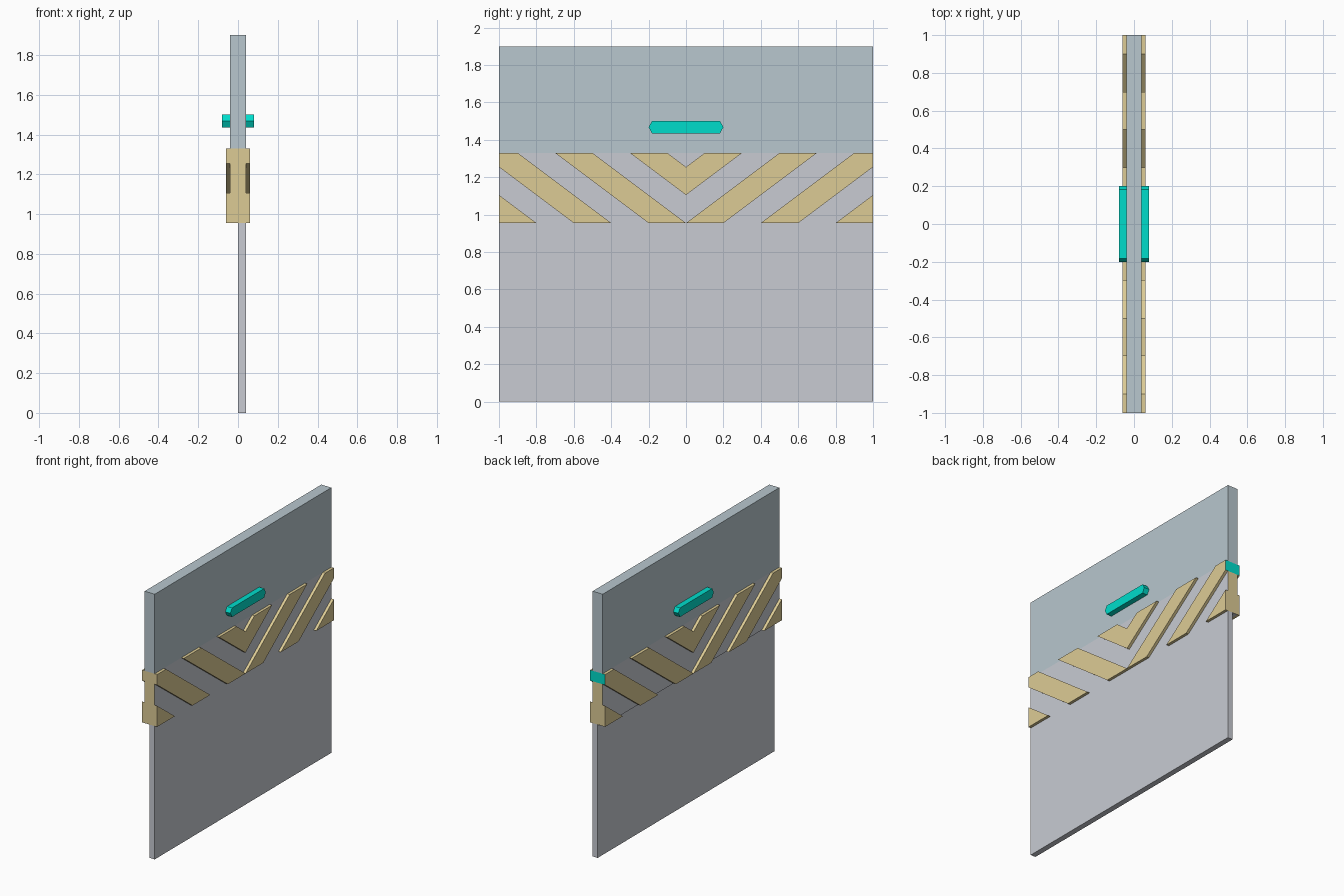
import bpy, bmesh

if "Cube" in bpy.data.objects:
    bpy.data.objects.remove(bpy.data.objects["Cube"])


def material(name, rgb):
    m = bpy.data.materials.new(name)
    m.diffuse_color = (*rgb, 1)
    m.use_nodes = True
    m.node_tree.nodes["Principled BSDF"].inputs["Base Color"].default_value = m.diffuse_color
    return m


GREY = material("grey", (0.58, 0.60, 0.65))
BLUE = material("pale_blue", (0.48, 0.57, 0.62))
SAND = material("sand", (0.72, 0.60, 0.30))
CYAN = material("cyan", (0.0, 0.72, 0.60))

Z0, Z1, SLOPE = 0.955, 1.33, 0.75     # stripe band limits and slant
NOTCH_TOP, NOTCH_LOW = Z1 - 0.1 * SLOPE, Z0 + 0.2 * SLOPE


def prism(name, profiles, x0, x1, mats, mirror=""):
    """Extrude (y, z) profiles from x0 to x1, optionally mirrored on X and Y."""
    bm = bmesh.new()
    for pts in profiles:
        face = bm.faces.new([bm.verts.new((x0, y, z)) for y, z in pts])
        new = bmesh.ops.extrude_face_region(bm, geom=[face])["geom"]
        bmesh.ops.translate(bm, vec=(x1 - x0, 0, 0),
                            verts=[v for v in new if isinstance(v, bmesh.types.BMVert)])
    for axis in mirror:
        new = bmesh.ops.duplicate(bm, geom=bm.verts[:] + bm.edges[:] + bm.faces[:])["geom"]
        for v in new:
            if isinstance(v, bmesh.types.BMVert):
                setattr(v.co, axis, -getattr(v.co, axis))
    bmesh.ops.recalc_face_normals(bm, faces=bm.faces)
    # end faces at y = +-1: last material on the upper back end
    if len(mats) > 1:
        for f in bm.faces:
            f.normal_update()
            c = f.calc_center_median()
            if abs(f.normal.y) > 0.99 and abs(c.y) > 0.99:
                f.material_index = 2 if c.y > 0 and c.z > NOTCH_TOP else 1
    me = bpy.data.meshes.new(name)
    bm.to_mesh(me)
    bm.free()
    for m in mats:
        me.materials.append(m)
    ob = bpy.data.objects.new(name, me)
    bpy.context.collection.objects.link(ob)
    return ob


def rect(z0, z1):
    return [(-1, z0), (1, z0), (1, z1), (-1, z1)]


# wall panels: thin lower half, thicker upper half
prism("lower_panel", [rect(0, Z0)], 0, 0.04, [GREY])
prism("upper_panel", [rect(Z1, 1.9)], -0.04, 0.04, [BLUE])

# core of the striped band, split where the end colour changes
prism("band_core", [[(-1, Z0), (1, Z0), (1, NOTCH_TOP), (1, Z1), (-1, Z1)]],
      -0.04, 0.04, [GREY, SAND, CYAN])

# slanted stripes on both faces, mirrored left to right
prism("slanted_stripes", [
    [(0, Z0), (0.2, Z0), (0.7, Z1), (0.5, Z1)],
    [(0.4, Z0), (0.6, Z0), (1, NOTCH_TOP), (1, Z1), (0.9, Z1)],
    [(0.8, Z0), (1, Z0), (1, NOTCH_LOW)],
], 0.04, 0.06, [SAND, SAND, CYAN], "xy")

# small chevron in the middle
prism("centre_chevron", [[(-0.3, Z1), (0, Z1 - 0.3 * SLOPE), (0.3, Z1),
                          (0.1, Z1), (0, NOTCH_TOP), (-0.1, Z1)]],
      0.04, 0.06, [SAND], "x")

# glowing light bars with pointed ends
prism("light_bar", [[(-0.2, 1.468), (-0.182, 1.435), (0.182, 1.435),
                     (0.2, 1.468), (0.182, 1.5), (-0.182, 1.5)]],
      0.04, 0.08, [CYAN], "x")
